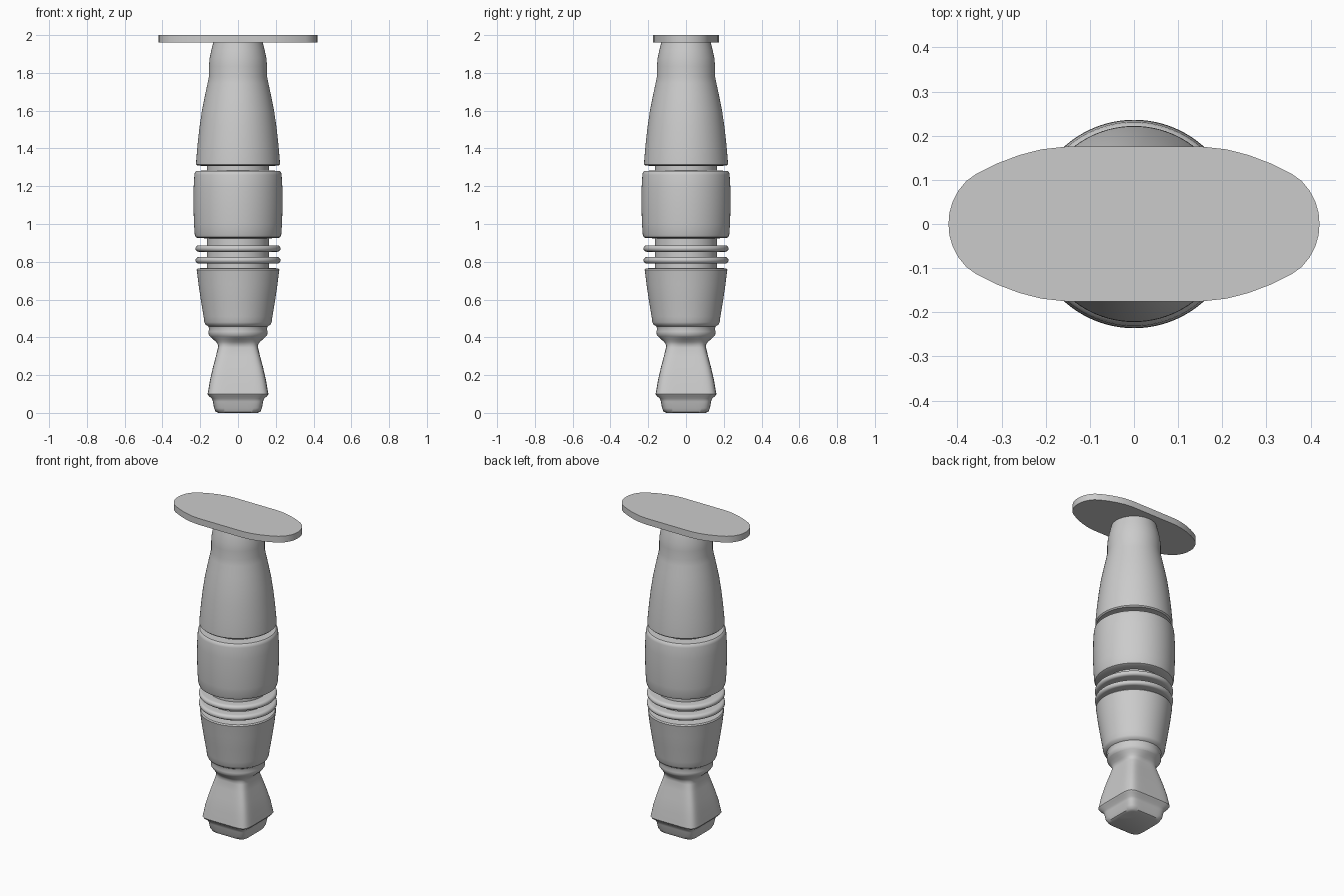
import bpy, bmesh, math

if "Cube" in bpy.data.objects:
    bpy.data.objects.remove(bpy.data.objects["Cube"])

SEG = 96


def finish(name, bm, angle=38):
    bmesh.ops.recalc_face_normals(bm, faces=bm.faces)
    me = bpy.data.meshes.new(name)
    bm.to_mesh(me)
    bm.free()
    ob = bpy.data.objects.new(name, me)
    bpy.context.collection.objects.link(ob)
    bpy.ops.object.select_all(action='DESELECT')
    ob.select_set(True)
    bpy.context.view_layer.objects.active = ob
    bpy.ops.object.shade_smooth_by_angle(angle=math.radians(angle))
    return ob


def ring(bm, r, z, n=2.0):
    # superellipse section: n=2 is a circle, higher n is a rounded square
    vs = []
    for i in range(SEG):
        a = 2 * math.pi * i / SEG
        c, s = math.cos(a), math.sin(a)
        k = r / (abs(c) ** n + abs(s) ** n) ** (1 / n)
        vs.append(bm.verts.new((k * c, k * s, z)))
    return vs


def turned(name, profile, cap_bottom=False, cap_top=False):
    bm = bmesh.new()
    rings = [ring(bm, *p) for p in profile]
    for a, b in zip(rings, rings[1:]):
        for i in range(SEG):
            j = (i + 1) % SEG
            bm.faces.new((a[i], a[j], b[j], b[i]))
    if cap_bottom:
        bm.faces.new(rings[0])
    if cap_top:
        bm.faces.new(rings[-1])
    return finish(name, bm)


def bead(zc, r=0.225, h=0.017, core=0.165):
    # half-round bead standing on the core
    pts = [(core, zc - h)]
    for i in range(9):
        t = math.pi * (i / 8 - 0.5)
        pts.append((r - h + h * math.cos(t), zc + h * math.sin(t)))
    return pts + [(core, zc + h)]


# Square flared foot, blending to round at its top
turned("square_foot", [
    (0.105, 0.0, 6), (0.118, 0.006, 6), (0.127, 0.025, 7), (0.133, 0.06, 7),
    (0.138, 0.075, 7), (0.155, 0.09, 7), (0.161, 0.10, 7), (0.158, 0.115, 7),
    (0.149, 0.17, 7), (0.133, 0.24, 6.5), (0.117, 0.30, 6), (0.106, 0.345, 5),
    (0.106, 0.36, 4), (0.115, 0.375, 3), (0.132, 0.39, 2.3), (0.148, 0.405)],
    cap_bottom=True)

# Tapered lower section with its collar
turned("lower_section", [
    (0.148, 0.405), (0.155, 0.415), (0.156, 0.43), (0.153, 0.445), (0.157, 0.458),
    (0.172, 0.467), (0.178, 0.48), (0.182, 0.51), (0.197, 0.60), (0.209, 0.68),
    (0.217, 0.745), (0.219, 0.757), (0.214, 0.765), (0.165, 0.768)])

# Pair of beads in the wide groove
turned("bead_rings", [(0.165, 0.768)] + bead(0.808) + bead(0.87) + [(0.165, 0.924)])

# Wide central drum
turned("central_drum", [
    (0.165, 0.924), (0.214, 0.926), (0.224, 0.931), (0.229, 0.945), (0.233, 1.0),
    (0.236, 1.10), (0.235, 1.19), (0.231, 1.26), (0.228, 1.273), (0.22, 1.281),
    (0.165, 1.283), (0.165, 1.307)])

# Tapering upper column
turned("upper_column", [
    (0.165, 1.307), (0.215, 1.309), (0.222, 1.316), (0.221, 1.34), (0.214, 1.42),
    (0.204, 1.51), (0.191, 1.60), (0.175, 1.68), (0.161, 1.745), (0.154, 1.78),
    (0.154, 1.835), (0.150, 1.88), (0.141, 1.92), (0.130, 1.965)], cap_top=True)

# Oval mounting plate: one quarter outline mirrored to all four
quarter = [(0.42, 0.0), (0.418, 0.025), (0.411, 0.05), (0.398, 0.075), (0.38, 0.097),
           (0.358, 0.113), (0.31, 0.137), (0.26, 0.156), (0.21, 0.169), (0.155, 0.175)]
half = quarter + [(-x, y) for x, y in reversed(quarter)]
outline = half + [(-x, -y) for x, y in half[1:-1]]
bm = bmesh.new()
base = bm.faces.new([bm.verts.new((x, y, 1.96)) for x, y in outline])
ext = bmesh.ops.extrude_face_region(bm, geom=[base], use_keep_orig=True)
for v in ext["geom"]:
    if isinstance(v, bmesh.types.BMVert):
        v.co.z = 2.0
finish("mounting_plate", bm, 30)
